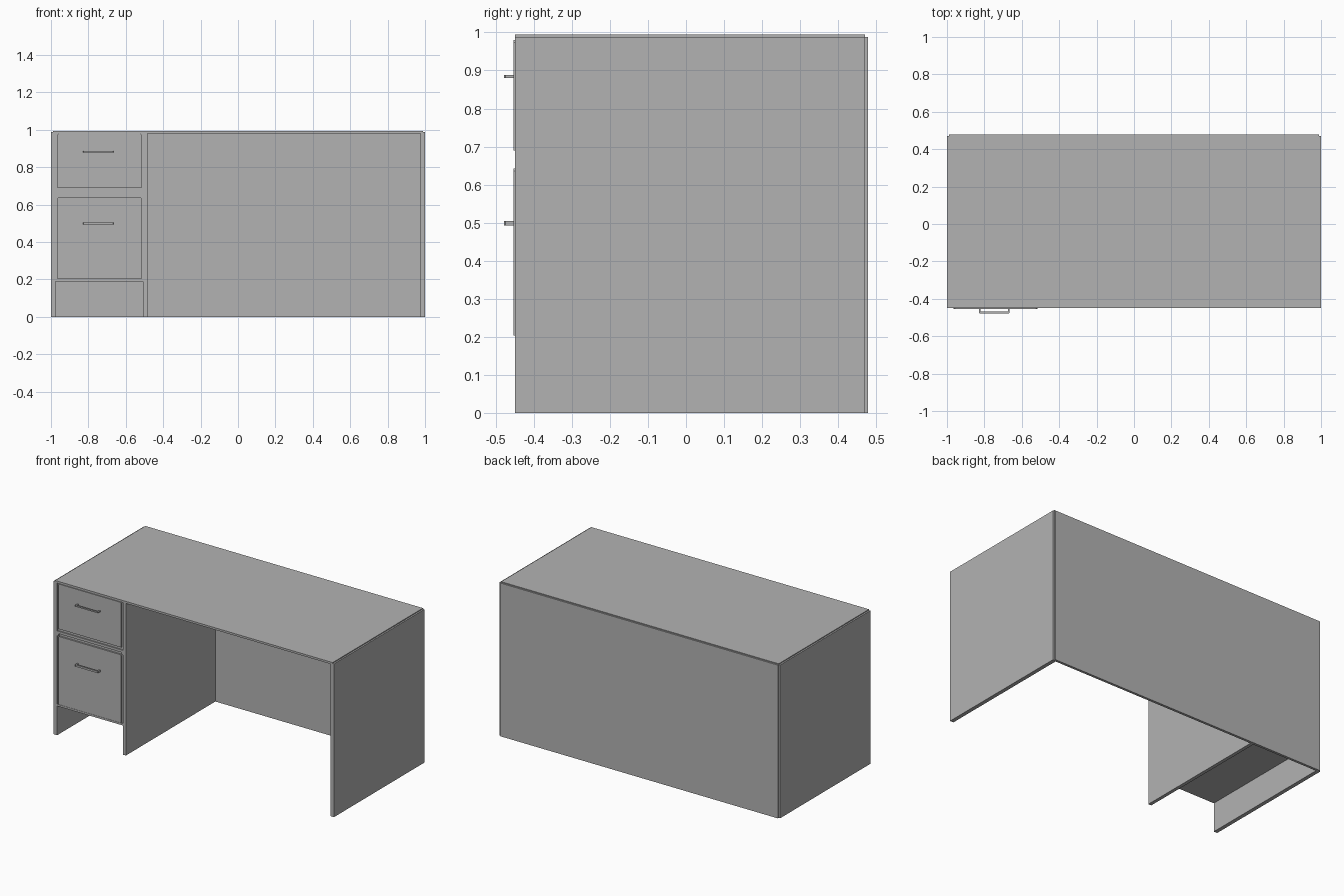
import bpy
import bmesh

if "Cube" in bpy.data.objects:
    bpy.data.objects.remove(bpy.data.objects["Cube"])

# One flat grey for the whole desk
grey = bpy.data.materials.new("plain_grey")
grey.diffuse_color = (0.45, 0.45, 0.45, 1)
grey.use_nodes = True
grey.node_tree.nodes["Principled BSDF"].inputs["Base Color"].default_value = grey.diffuse_color


def finish(name, bm):
    mesh = bpy.data.meshes.new(name)
    bmesh.ops.recalc_face_normals(bm, faces=bm.faces)
    bm.to_mesh(mesh)
    bm.free()
    mesh.materials.append(grey)
    ob = bpy.data.objects.new(name, mesh)
    bpy.context.collection.objects.link(ob)
    return ob


def box(name, x, y, z):
    bm = bmesh.new()
    bmesh.ops.create_cube(bm, size=1)
    for v in bm.verts:
        v.co = [r[0] if c < 0 else r[1] for c, r in zip(v.co, (x, y, z))]
    return finish(name, bm)


def extruded(name, profile, axis, lo, hi):
    """Extrude a 2D outline along y (outline in xz) or z (outline in xy)."""
    bm = bmesh.new()
    place = (lambda a, b: (a, lo, b)) if axis == "y" else (lambda a, b: (a, b, lo))
    face = bm.faces.new([bm.verts.new(place(a, b)) for a, b in profile])
    ext = bmesh.ops.extrude_face_region(bm, geom=[face])["geom"]
    shift = (0, hi - lo, 0) if axis == "y" else (0, 0, hi - lo)
    bmesh.ops.translate(bm, vec=shift, verts=[g for g in ext if isinstance(g, bmesh.types.BMVert)])
    return finish(name, bm)


FRONT, BACK = -0.45, 0.47

# Outer shell: side panels, top and back, each standing slightly proud
box("left_side_panel", (-1, -0.975), (FRONT, BACK), (0, 0.988))
box("right_side_panel", (0.975, 1), (FRONT, BACK), (0, 0.988))
box("desk_top", (-0.99, 0.99), (FRONT, BACK), (0.981, 0.994))
box("back_panel", (-0.99, 0.99), (0.462, 0.478), (0, 0.988))

# Drawer pedestal: divider, floor and closed front carcass
box("pedestal_divider", (-0.507, -0.485), (FRONT, 0.465), (0, 0.984))
box("pedestal_floor", (-0.98, -0.5), (FRONT, 0.465), (0.188, 0.2))
box("drawer_carcass_front", (-0.98, -0.5), (-0.443, -0.42), (0.195, 0.984))

# Rail between the drawers, with a short turned-down tab at each end
L, R, t = -0.976, -0.506, 0.011
extruded("drawer_rail",
         [(L, 0.673), (L, 0.642), (L + t, 0.642), (L + t, 0.657),
          (R - t, 0.657), (R - t, 0.642), (R, 0.642), (R, 0.673)],
         "y", FRONT, -0.42)

# Drawer fronts with chamfered upper corners, and U-shaped pulls
for name, z0, z1, pull_lo, pull_hi in (("upper", 0.69, 0.98, 0.88, 0.888),
                                       ("lower", 0.203, 0.642, 0.493, 0.505)):
    c = 0.006
    x0, x1 = -0.964, -0.517
    extruded(name + "_drawer_front",
             [(x0, z0), (x1, z0), (x1, z1 - c), (x1 - c, z1), (x0 + c, z1), (x0, z1 - c)],
             "y", -0.4535, -0.43)
    a, b, w, y = -0.83, -0.665, 0.009, -0.478
    extruded(name + "_drawer_pull",
             [(a, FRONT), (a, y + 0.004), (a + 0.004, y), (b - 0.004, y), (b, y + 0.004), (b, FRONT),
              (b - w, FRONT), (b - w, y + w), (a + w, y + w), (a + w, FRONT)],
             "z", pull_lo, pull_hi)
